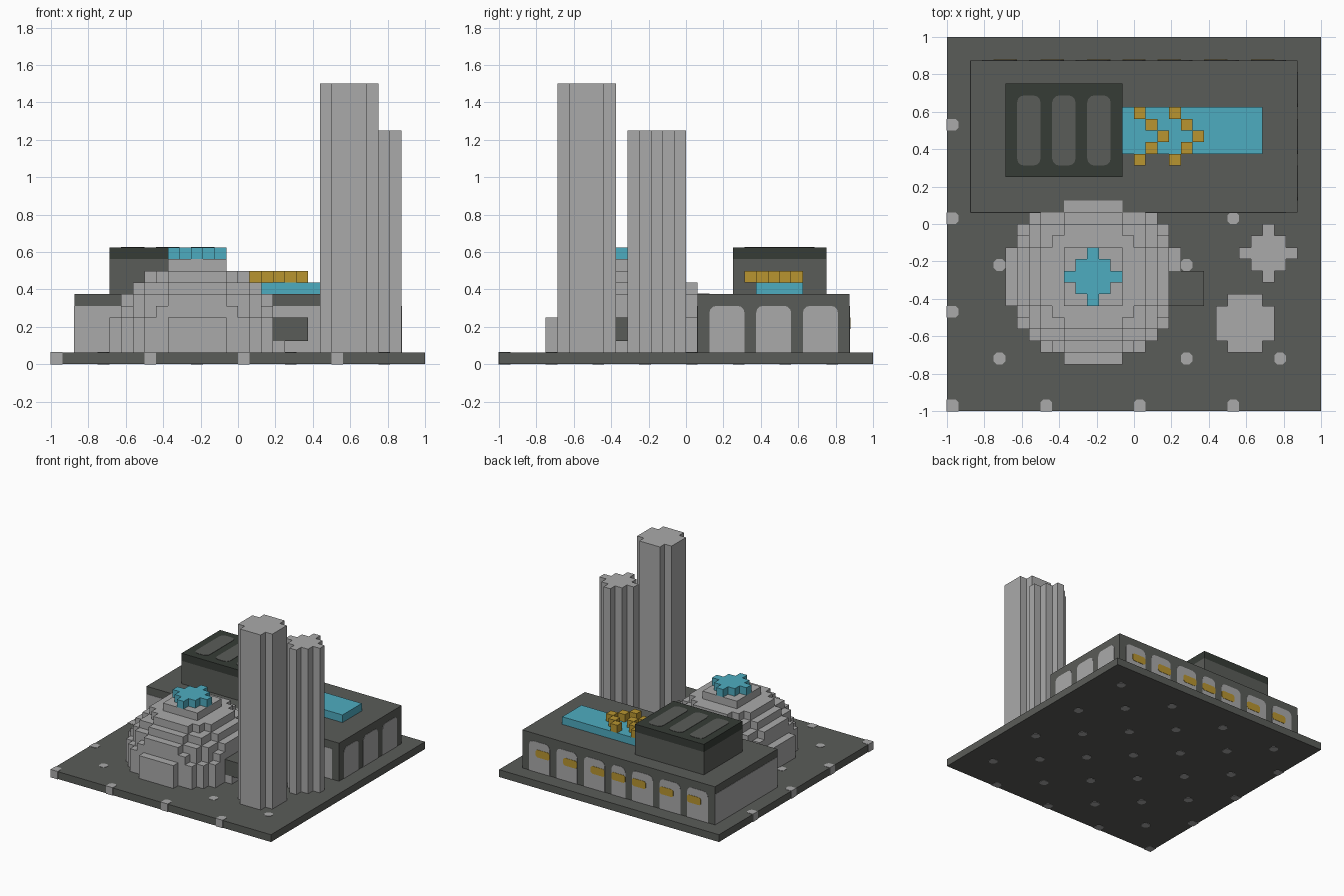
import bpy
import bmesh
import math
from mathutils import Vector

U = 1 / 16  # one block

if "Cube" in bpy.data.objects:
    bpy.data.objects.remove(bpy.data.objects["Cube"], do_unlink=True)


def material(name, rgb):
    mat = bpy.data.materials.new(name)
    mat.use_nodes = True
    mat.diffuse_color = (*rgb, 1)
    mat.node_tree.nodes["Principled BSDF"].inputs["Base Color"].default_value = (*rgb, 1)
    return mat


STONE = material("light_grey", (0.40, 0.40, 0.40))
SLATE = material("slate_grey", (0.102, 0.107, 0.098))
DARK = material("dark_green_grey", (0.037, 0.045, 0.037))
BLUE = material("pool_blue", (0.076, 0.413, 0.527))
GOLD = material("gold", (0.479, 0.301, 0.03))


def finish(name, bm, mat):
    bmesh.ops.scale(bm, vec=(U, U, U), verts=bm.verts)
    mesh = bpy.data.meshes.new(name)
    bm.to_mesh(mesh)
    bm.free()
    mesh.materials.append(mat)
    obj = bpy.data.objects.new(name, mesh)
    bpy.context.collection.objects.link(obj)
    return obj


def box(name, lo, hi, mat):
    bm = bmesh.new()
    bmesh.ops.create_cube(bm, size=1)
    lo, hi = Vector(lo), Vector(hi)
    for v in bm.verts:
        v.co = (lo + hi) / 2 + v.co * (hi - lo)
    return finish(name, bm, mat)


def prism(bm, outline, offset):
    """Extrude a closed outline along an offset."""
    face = bm.faces.new([bm.verts.new(p) for p in outline])
    moved = bmesh.ops.extrude_face_region(bm, geom=[face])["geom"]
    verts = [e for e in moved if isinstance(e, bmesh.types.BMVert)]
    bmesh.ops.translate(bm, vec=offset, verts=verts)
    bmesh.ops.recalc_face_normals(bm, faces=bm.faces)


def rounded(a0, b0, a1, b1, radius, cut=lambda a, b: True, steps=1):
    """Rectangle outline whose chosen corners are cut or rounded."""
    pts = []
    for k, (a, b) in enumerate([(a1, b1), (a0, b1), (a0, b0), (a1, b0)]):
        if not cut(a, b):
            pts.append((a, b))
            continue
        ca = a - radius if a == a1 else a + radius
        cb = b - radius if b == b1 else b + radius
        for s in range(steps + 1):
            t = math.pi / 2 * (k + s / steps)
            pts.append((ca + radius * math.cos(t), cb + radius * math.sin(t)))
    return pts


def blocks(name, cells, mat):
    """Shell of a set of unit blocks, coplanar faces merged."""
    cells = set(cells)
    bm = bmesh.new()
    for cell in cells:
        for axis in range(3):
            for side in (0, 1):
                near = list(cell)
                near[axis] += 2 * side - 1
                if tuple(near) in cells:
                    continue
                corners = []
                for p, q in ((0, 0), (1, 0), (1, 1), (0, 1)):
                    co = list(cell)
                    co[axis] += side
                    co[(axis + 1) % 3] += p
                    co[(axis + 2) % 3] += q
                    corners.append(bm.verts.new(co))
                bm.faces.new(corners if side else corners[::-1])
    bmesh.ops.remove_doubles(bm, verts=bm.verts, dist=0.001)
    bmesh.ops.dissolve_limit(bm, angle_limit=0.02, verts=bm.verts, edges=bm.edges)
    return finish(name, bm, mat)


# Ground slab with a lattice of studs showing above, below and at the rims
E = 0.04
box("ground_slab", (-16, -16, E), (16, 16, 1), SLATE)
bm = bmesh.new()
for i in range(-16, 16, 4):
    for j in range(-16, 16, 4):
        if i % 8 == j % 8:
            x0 = i - E if i == -16 else i
            y0 = j - E if j == -16 else j
            outline = rounded(x0, y0, i + 1, j + 1, 0.25,
                              lambda a, b: a > -16 and b > -16)
            prism(bm, [(a, b, 0) for a, b in outline], (0, 0, 1 + E))
finish("ground_studs", bm, STONE)

# Long hall with plain panels at the front and one end
box("hall", (-14, 1, 1), (14, 14, 6), SLATE)
box("hall_front_panel", (-14, 1 - E, 1), (13, 1, 5), STONE)
box("hall_end_panel", (-14 - E, 1, 1), (-14, 14, 5), STONE)

# Arched windows at the other end and along the back
bm = bmesh.new()
for y in (2, 6, 10):
    outline = rounded(y, 1, y + 3, 5, 0.6, lambda a, b: b > 1, 3)
    prism(bm, [(14, a, b) for a, b in outline], (E, 0, 0))
finish("end_windows", bm, STONE)

bm = bmesh.new()
spans = [(-1, 1)]
for x in (2, 6, 10):
    spans += [(x, x + 3), (-x - 3, -x)]
for x0, x1 in spans:
    outline = rounded(x0, 1, x1, 5, 0.6, lambda a, b: b > 1, 3)
    prism(bm, [(a, 14, b) for a, b in outline], (0, E, 0))
finish("back_windows", bm, STONE)

bm = bmesh.new()
for x in (-12, -8, -4, -1, 2, 6, 10):
    outline = rounded(x, 3, x + 2, 4, 0.2)
    prism(bm, [(a, 14, b) for a, b in outline], (0, 2 * E, 0))
finish("back_window_bars", bm, GOLD)

# Roof room with a dark lid and three skylights
box("roof_room", (-11, 4, 6), (-1, 12, 9), SLATE)
box("roof_room_lid", (-11, 4, 9), (-1, 12, 10), DARK)
bm = bmesh.new()
for x in (-10, -7, -4):
    outline = rounded(x, 5, x + 2, 11, 0.6, steps=3)
    prism(bm, [(a, b, 10) for a, b in outline], (0, 0, E))
finish("skylights", bm, SLATE)

# Roof pool with two gold chevrons
box("roof_pool", (-1, 6, 6), (11, 10, 7), BLUE)
blocks("gold_chevrons", [(x + 2 - abs(d), 7 + d, 7)
                         for x in (0, 3) for d in range(-2, 3)], GOLD)

# Stepped dome, its side entrance and its blue crown
CX, CY, CZ = -4, -5, 1


def in_dome(x, y, z):
    entrance = x >= 3 and -7 <= y < -4 and z >= 2
    inside = (x - CX) ** 2 + (y - CY) ** 2 + (z - CZ) ** 2 < 57.5
    return inside and y < 1 and not entrance


blocks("dome", [(x, y, z) for x in range(-12, 5) for y in range(-13, 4)
                for z in range(1, 10) if in_dome(x, y, z)], STONE)
box("dome_back_rim", (-6, 1, 6), (-1, 2, 6 + E), STONE)
box("dome_entrance", (3, -7, 2), (6, -4, 4), SLATE)


def star(cx, cy, reach, z0, z1):
    """Blocks in a cut-corner plan around a centre block."""
    return [(cx + x, cy + y, z) for x in range(-2, 3) for y in range(-2, 3)
            if abs(x) + abs(y) <= reach for z in range(z0, z1)]


blocks("dome_crown", star(CX, CY, 2, 9, 10), BLUE)

# Two towers
blocks("tall_tower", star(9, -9, 3, 1, 24), STONE)
blocks("short_tower", star(11, -3, 2, 1, 20), STONE)
